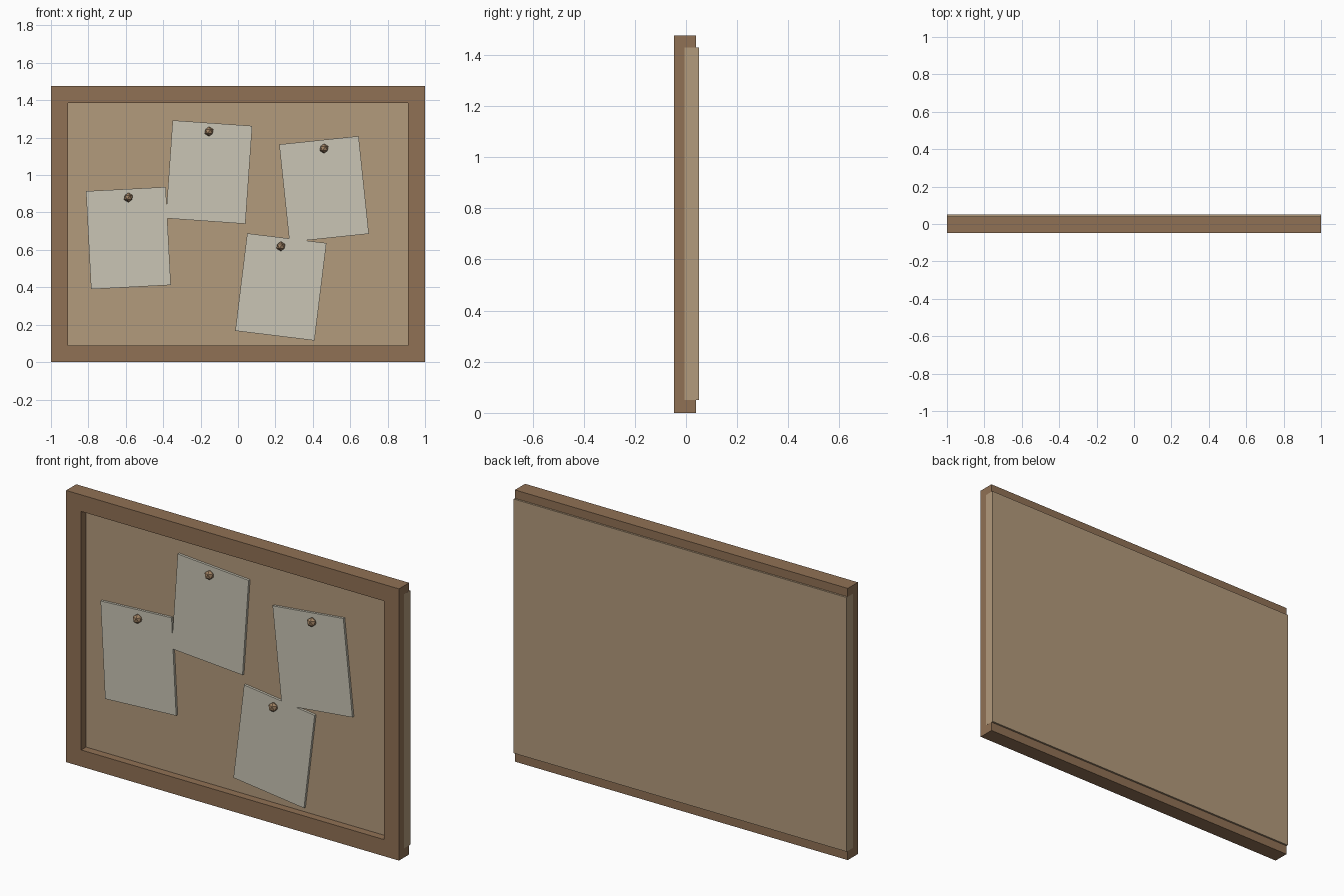
import bpy
import bmesh
from math import radians
from mathutils import Matrix, Vector

cube = bpy.data.objects.get("Cube")
if cube:
    bpy.data.objects.remove(cube, do_unlink=True)


def material(name, rgb):
    m = bpy.data.materials.new(name)
    m.use_nodes = True
    m.diffuse_color = (*rgb, 1)
    m.node_tree.nodes["Principled BSDF"].inputs["Base Color"].default_value = (*rgb, 1)
    return m


WOOD = material("brown wood", (0.28, 0.165, 0.09))
CORK = material("tan cork", (0.45, 0.325, 0.20))
PAPER = material("cream paper", (0.59, 0.56, 0.46))
PIN = material("pin brown", (0.36, 0.23, 0.13))


def finish(name, bm, mat):
    bmesh.ops.recalc_face_normals(bm, faces=bm.faces)
    mesh = bpy.data.meshes.new(name)
    bm.to_mesh(mesh)
    bm.free()
    mesh.materials.append(mat)
    ob = bpy.data.objects.new(name, mesh)
    bpy.context.collection.objects.link(ob)
    return ob


def box(name, center, size, mat, tilt=0):
    bm = bmesh.new()
    bmesh.ops.create_cube(bm, size=1, matrix=Matrix.Diagonal((*size, 1)))
    ob = finish(name, bm, mat)
    ob.location = center
    ob.rotation_euler.y = -radians(tilt)
    return ob


WIDTH, HEIGHT, RAIL = 1.999, 1.475, 0.09
FRONT, BACK = -0.047, 0.04

# Frame: a rectangular ring extruded from front to back
bm = bmesh.new()
rings = []
for inset in (0, RAIL):
    x = WIDTH / 2 - inset
    low, high = inset, HEIGHT - inset
    rings.append([bm.verts.new((px, FRONT, pz))
                  for px, pz in ((-x, low), (x, low), (x, high), (-x, high))])
outer, inner = rings
faces = [bm.faces.new((outer[i], outer[(i + 1) % 4], inner[(i + 1) % 4], inner[i]))
         for i in range(4)]
extruded = bmesh.ops.extrude_face_region(bm, geom=faces, use_keep_orig=True)["geom"]
moved = [v for v in extruded if isinstance(v, bmesh.types.BMVert)]
bmesh.ops.translate(bm, verts=moved, vec=Vector((0, BACK - FRONT, 0)))
finish("frame", bm, WOOD)

# Cork board, flush with the frame ends and proud of its back
box("cork_board", (0, 0.0225, HEIGHT / 2 + 0.002), (2, 0.055, 1.38), CORK)

# Tilted notes, each held by a faceted pin
notes = [(-0.586, 0.663, 3), (-0.155, 1.016, -4),
         (0.46, 0.925, 6), (0.229, 0.402, -7)]
for i, (x, z, tilt) in enumerate(notes, 1):
    box(f"note_{i}", (x, -0.011, z), (0.427, 0.014, 0.525), PAPER, tilt)
    bm = bmesh.new()
    bmesh.ops.create_icosphere(bm, subdivisions=1, radius=0.026)
    pin = finish(f"pin_{i}", bm, PIN)
    pin.location = (x, -0.025, z + 0.217)
